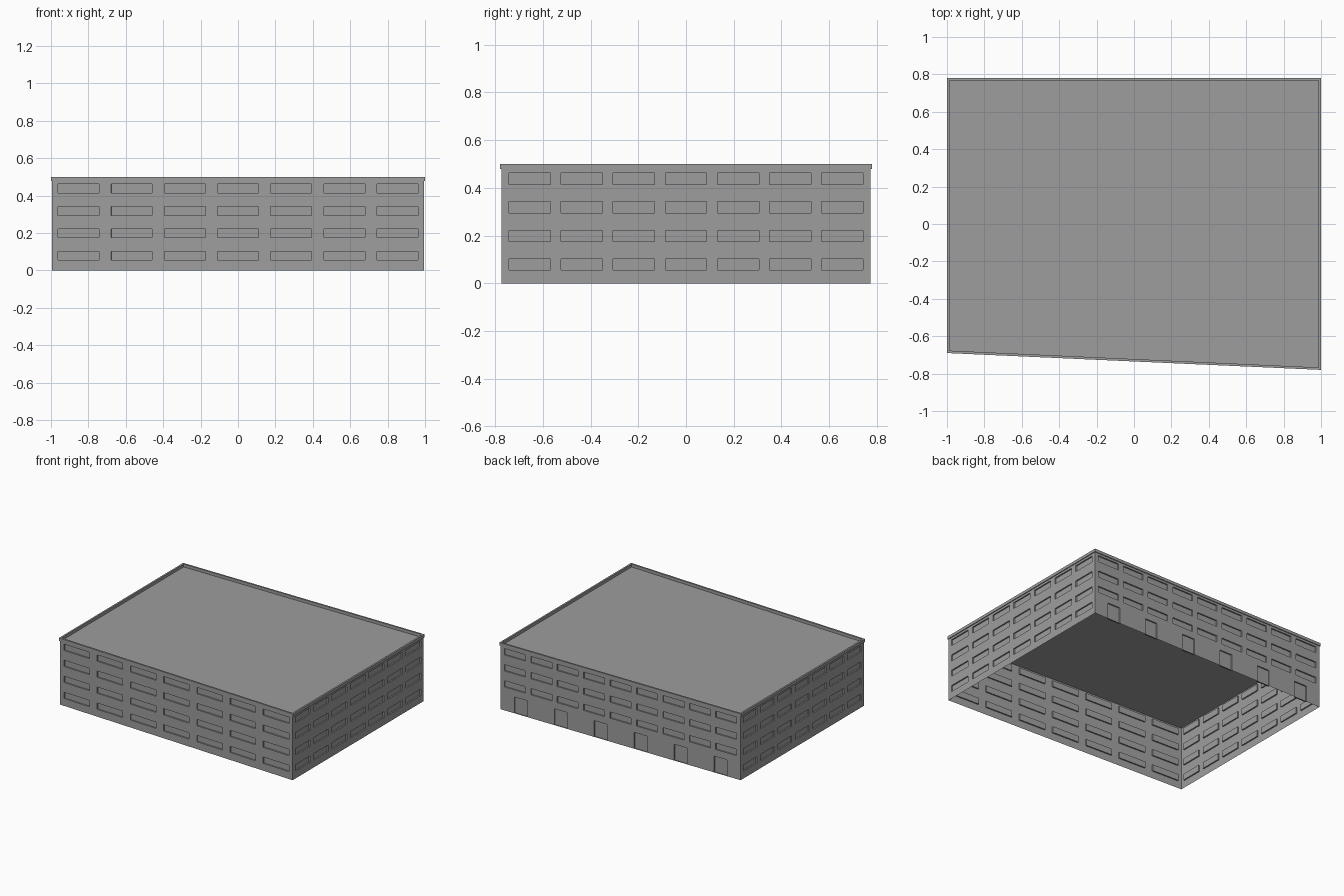
import bpy, bmesh
from mathutils import Vector

cube = bpy.data.objects.get("Cube")
if cube:
    bpy.data.objects.remove(cube, do_unlink=True)

# One plain grey for the whole building
grey = bpy.data.materials.new("concrete_grey")
grey.use_nodes = True
colour = (0.34, 0.34, 0.34, 1)
grey.diffuse_color = colour
grey.node_tree.nodes["Principled BSDF"].inputs["Base Color"].default_value = colour

RIM_Z, TOP_Z, DEPTH = 0.478, 0.5, 0.01
WINDOW_H, MARGIN, GAP = 0.047, 0.032, 0.045
ROWS = [0.055, 0.175, 0.295, 0.415]
DOOR_H, DOOR_W, STOREY = 0.122, 0.105, 0.14


def footprint(inset):
    """Building corners, anticlockwise from the front right, moved inwards."""
    return [Vector((-1 + inset, -0.69 + inset, 0)), Vector((1 - inset, -0.78 + inset, 0)),
            Vector((1 - inset, 0.78 - inset, 0)), Vector((-1 + inset, 0.78 - inset, 0))]


def finish(name, bm):
    mesh = bpy.data.meshes.new(name)
    bm.to_mesh(mesh)
    bm.free()
    mesh.materials.append(grey)
    obj = bpy.data.objects.new(name, mesh)
    bpy.context.collection.objects.link(obj)


def spread(length, count, gap):
    """Start and end of evenly spaced windows along a wall."""
    width = (length - 2 * MARGIN - (count - 1) * gap) / count
    return [(MARGIN + i * (width + gap), MARGIN + i * (width + gap) + width)
            for i in range(count)]


def wall(name, a, b, columns, rows, low, high):
    """Wall sheet from a to b with openings pushed inwards."""
    along = (b - a).normalized()
    outward = Vector((along.y, -along.x, 0))
    us = sorted({0, (b - a).length, *[u for c in columns for u in c]})
    zs = sorted({low, high, *[z for r in rows for z in r]})
    bm = bmesh.new()
    grid = [[bm.verts.new(a + along * u + Vector((0, 0, z))) for z in zs] for u in us]
    openings = []
    for i in range(len(us) - 1):
        for j in range(len(zs) - 1):
            face = bm.faces.new((grid[i][j], grid[i + 1][j],
                                 grid[i + 1][j + 1], grid[i][j + 1]))
            if (us[i], us[i + 1]) in columns and (zs[j], zs[j + 1]) in rows:
                openings.append(face)
    pushed = bmesh.ops.extrude_discrete_faces(bm, faces=openings)["faces"]
    bmesh.ops.translate(bm, vec=-outward * DEPTH,
                        verts=list({v for f in pushed for v in f.verts}))
    finish(name, bm)


# Walls with recessed windows
front_right, front_left, back_left, back_right = footprint(0.006)
rows = [(z, z + WINDOW_H) for z in ROWS]
for name, a, b, count, gap in (
        ("front_wall", front_right, front_left, 7, 0.065),
        ("left_wall", front_left, back_left, 7, GAP),
        ("right_wall", back_right, front_right, 7, GAP)):
    wall(name, a, b, spread((b - a).length, count, gap), rows, 0, RIM_Z)

# Back wall: doors below, windows above
length = (back_right - back_left).length
wall("back_wall_upper", back_left, back_right, spread(length, 9, GAP),
     rows[1:], STOREY, RIM_Z)
centres = [length / 2 + (i - 2.5) * 0.331 for i in range(6)]
doors = [(c - DOOR_W / 2, c + DOOR_W / 2) for c in centres]
wall("back_wall_doors", back_left, back_right, doors, [(0, DOOR_H)], 0, STOREY)

# Flat roof
bm = bmesh.new()
bm.faces.new([bm.verts.new(p + Vector((0, 0, RIM_Z))) for p in footprint(0.006)])
finish("roof", bm)

# Raised rim around the roof
bm = bmesh.new()
loops = [[bm.verts.new(p + Vector((0, 0, z))) for p in footprint(inset)]
         for inset, z in ((0, RIM_Z), (0, TOP_Z), (0.013, TOP_Z), (0.013, RIM_Z))]
for k in range(4):
    lower, upper = loops[k], loops[(k + 1) % 4]
    for i in range(4):
        n = (i + 1) % 4
        bm.faces.new((lower[i], lower[n], upper[n], upper[i]))
finish("roof_rim", bm)
